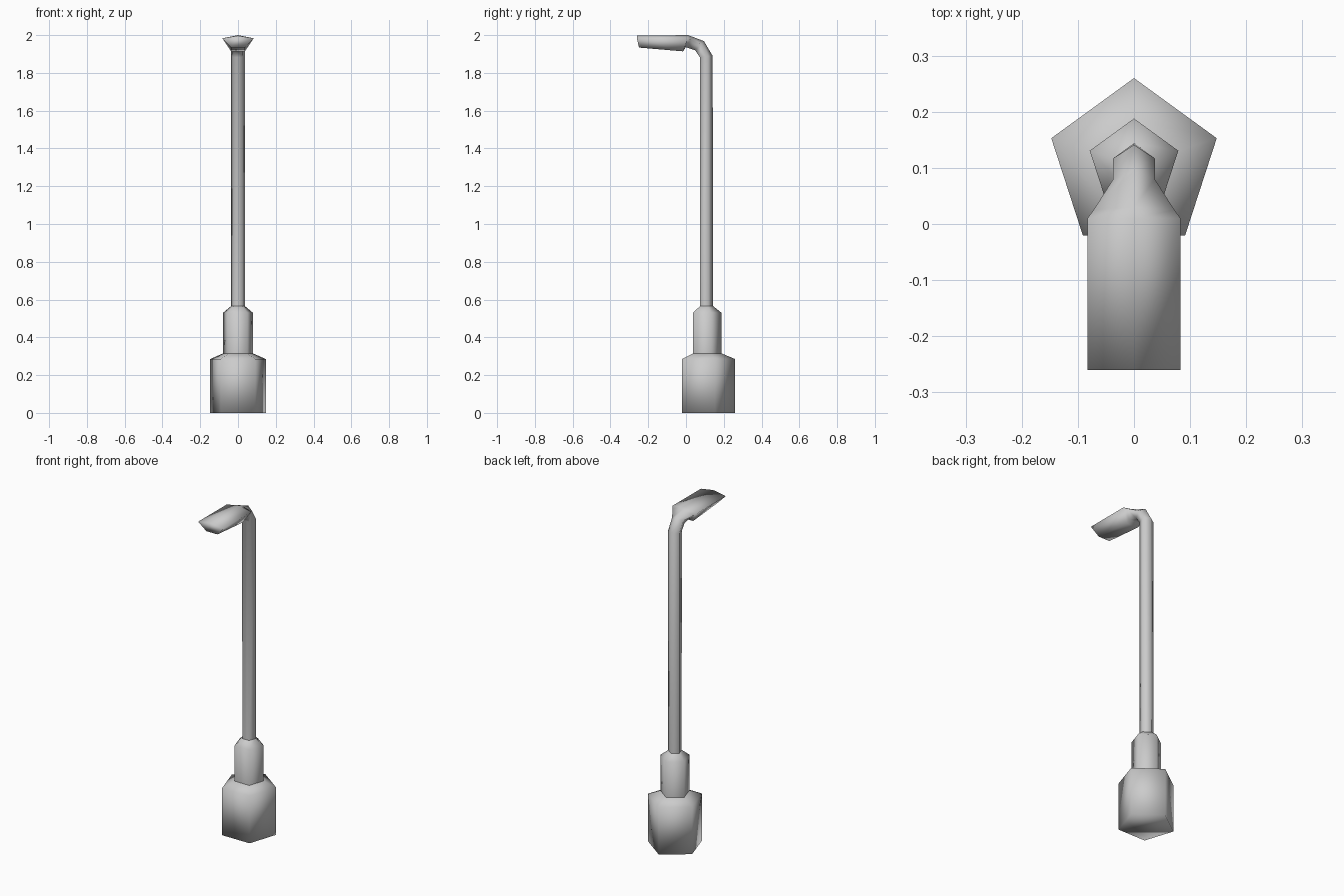
import bpy, bmesh, math

if "Cube" in bpy.data.objects:
    bpy.data.objects.remove(bpy.data.objects["Cube"])

CY = 0.105  # pole axis


def flat_ring(r, z):
    """Regular pentagon pointing to the back, at height z."""
    return [(r * math.sin(i * math.tau / 5), CY + r * math.cos(i * math.tau / 5), z)
            for i in range(5)]


def arm_ring(apex, side, low):
    """Symmetric pentagon: apex (y, z), side (x, y, z), low (x, y, z)."""
    return [(0, *apex), side, low,
            (-low[0], low[1], low[2]), (-side[0], side[1], side[2])]


def loft(name, rings, cap_start=False, cap_end=False):
    bm = bmesh.new()
    rows = [[bm.verts.new(p) for p in ring] for ring in rings]
    for a, b in zip(rows, rows[1:]):
        for i in range(5):
            j = (i + 1) % 5
            bm.faces.new((a[j], a[i], b[i], b[j]))
    if cap_start:
        bm.faces.new(rows[0])
    if cap_end:
        bm.faces.new(rows[-1][::-1])
    for f in bm.faces:
        f.smooth = True
    me = bpy.data.meshes.new(name)
    bm.to_mesh(me)
    bm.free()
    ob = bpy.data.objects.new(name, me)
    bpy.context.collection.objects.link(ob)
    return ob


# Wide foot with sloped shoulder
loft("base", [flat_ring(0.155, 0), flat_ring(0.155, 0.285), flat_ring(0.083, 0.315)],
     cap_start=True)

# Narrower sleeve above the foot
loft("sleeve", [flat_ring(0.083, 0.315), flat_ring(0.083, 0.53), flat_ring(0.039, 0.565)])

# Pole, bend and flattened lamp head
loft("pole_and_lamp_head", [
    flat_ring(0.039, 0.565),
    arm_ring((0.141, 1.89), (0.037, 0.117, 1.888), (0.023, 0.073, 1.883)),
    arm_ring((0.095, 1.968), (0.037, 0.08, 1.95), (0.023, 0.048, 1.92)),
    arm_ring((0.03, 1.993), (0.072, 0.025, 1.974), (0.028, -0.005, 1.937)),
    arm_ring((0.01, 2.0), (0.083, 0.01, 1.983), (0.037, -0.015, 1.914)),
    arm_ring((-0.26, 1.997), (0.083, -0.26, 1.983), (0.037, -0.249, 1.934)),
], cap_end=True)
